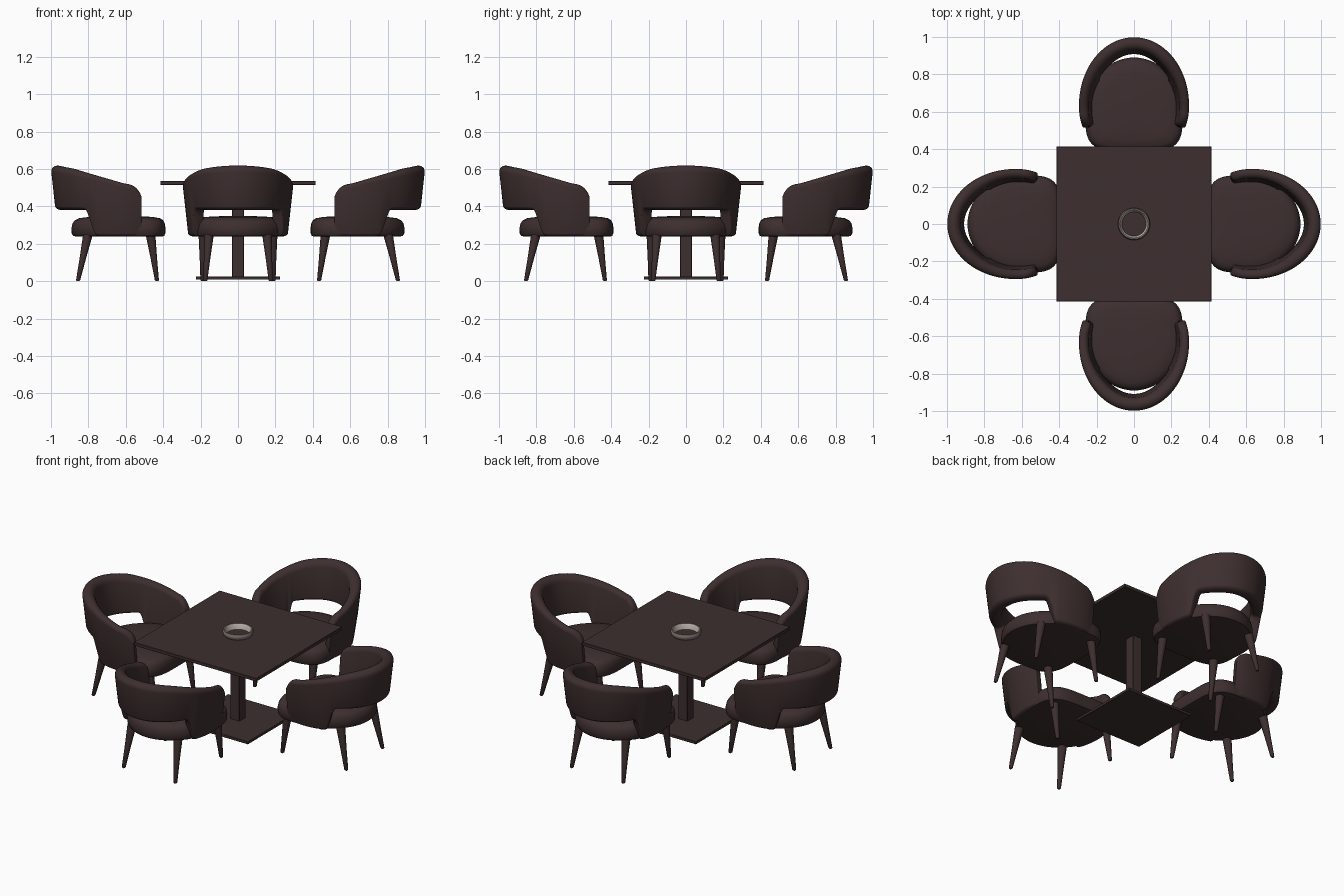
import bpy, bmesh, math
from mathutils import Vector, Matrix

cube = bpy.data.objects.get("Cube")
if cube:
    bpy.data.objects.remove(cube, do_unlink=True)


def material(name, rgb):
    m = bpy.data.materials.new(name)
    m.use_nodes = True
    m.diffuse_color = (*rgb, 1)
    bsdf = m.node_tree.nodes["Principled BSDF"]
    bsdf.inputs["Base Color"].default_value = (*rgb, 1)
    bsdf.inputs["Roughness"].default_value = 0.7
    return m


brown = material("dark brown", (0.048, 0.028, 0.028))
taupe = material("taupe grey", (0.22, 0.18, 0.16))
pale = material("pale grey", (0.55, 0.50, 0.46))


def finish(name, bm, mats):
    bmesh.ops.recalc_face_normals(bm, faces=bm.faces)
    mesh = bpy.data.meshes.new(name)
    bm.to_mesh(mesh)
    bm.free()
    for m in mats:
        mesh.materials.append(m)
    ob = bpy.data.objects.new(name, mesh)
    bpy.context.collection.objects.link(ob)
    bpy.ops.object.select_all(action='DESELECT')
    ob.select_set(True)
    bpy.context.view_layer.objects.active = ob
    bpy.ops.object.shade_smooth_by_angle(angle=math.radians(40))
    return ob


def loft(name, rings, mats, wrap=False):
    """Skin a list of equal closed rings, capped or joined end to start."""
    bm = bmesh.new()
    vs = [[bm.verts.new(p) for p in ring] for ring in rings]
    n = len(vs[0])
    pairs = list(zip(vs, vs[1:])) + ([(vs[-1], vs[0])] if wrap else [])
    for a, b in pairs:
        for i in range(n):
            j = (i + 1) % n
            bm.faces.new((a[i], a[j], b[j], b[i]))
    if not wrap:
        bm.faces.new(vs[0])
        bm.faces.new(vs[-1])
    return finish(name, bm, mats)


def box(name, half, z0, z1, bevel):
    bm = bmesh.new()
    size = Matrix.Diagonal((2 * half, 2 * half, z1 - z0, 1))
    bmesh.ops.create_cube(bm, size=1, matrix=Matrix.Translation((0, 0, (z0 + z1) / 2)) @ size)
    bmesh.ops.bevel(bm, geom=bm.edges[:], offset=bevel, segments=1, affect='EDGES')
    return finish(name, bm, [brown])


def circle(r, z, n, cx=0, cy=0):
    return [(cx + r * math.cos(math.tau * i / n), cy + r * math.sin(math.tau * i / n), z)
            for i in range(n)]


def smoothstep(t):
    t = min(max(t, 0), 1)
    return t * t * (3 - 2 * t)


# Table
box("table_top", 0.415, 0.515, 0.535, 0.002)
box("table_column", 0.032, 0.02, 0.52, 0.003)
box("table_base", 0.225, 0.008, 0.025, 0.002)

# Round dish on the table, paler on its inner wall
dish_profile = [(0.076, 0.535), (0.084, 0.545), (0.086, 0.558), (0.081, 0.569),
                (0.074, 0.569), (0.069, 0.558), (0.065, 0.536)]
dish = loft("table_dish", [circle(r, z, 48) for r, z in dish_profile], [taupe, pale], wrap=True)
for f in dish.data.polygons:
    if f.normal.dot(Vector((f.center.x, f.center.y, 0)).normalized()) < -0.5:
        f.material_index = 1

# Wrap-around backrest: plan path of the outer edge with outward normals
AX, BY, CY, TIP = 0.305, 0.38, 0.62, 0.515


def arm_path():
    pts = []
    for i in range(16):
        y = TIP + (CY - TIP) * (i / 16) ** 2
        pts.append((AX - 0.015 * ((CY - y) / (CY - TIP)) ** 2, y, 1, 0))
    for i in range(105):
        a = math.pi * i / 104
        n = Vector((math.cos(a) / AX, math.sin(a) / BY)).normalized()
        pts.append((AX * math.cos(a), CY + BY * math.sin(a), n.x, n.y))
    return pts + [(-x, y, -nx, ny) for x, y, nx, ny in reversed(pts[:16])]


def top_height(y):
    z = 0.52 + 0.27 * (y - 0.6) - 0.10 * max(0, y - 0.9)
    if y < 0.6:
        z = 0.42 + 0.10 * math.sqrt(max(0, 1 - ((0.6 - y) / 0.088) ** 2))
    return z


def back_section(x, y, nx, ny):
    thick = 0.05 + 0.02 * smoothstep((y - 0.65) / 0.3)
    if y < 0.545:
        thick *= math.sqrt(max(0.03, 1 - ((0.545 - y) / 0.03) ** 2))
    r = thick / 2
    top = top_height(y)
    bottom = 0.24 + 0.14 * smoothstep((y - 0.77) / 0.065)
    ring = []
    for zc, start in ((top - r, 0), (bottom + r * 0.6, math.pi)):
        squash = 1 if start == 0 else 0.6
        for i in range(11):
            a = start + math.pi * i / 10
            z = zc + r * squash * math.sin(a)
            d = r * math.cos(a) - r - 0.11 * max(0, 0.6 - z)
            ring.append((x + nx * d, y + ny * d, z))
    return ring


backrest = loft("chair_backrest", [back_section(*p) for p in arm_path()], [brown])


# Seat cushion: squarish front, rounded back
def seat_ring(inset, z, n=72):
    ring = []
    for i in range(n):
        a = math.tau * i / n
        c, s = math.cos(a), math.sin(a)
        p, depth = (1, 0.29) if s > 0 else (0.5, 0.212)
        x = 0.26 * math.copysign(abs(c) ** p, c)
        y = depth * math.copysign(abs(s) ** p, s)
        k = 1 - inset / 0.26
        ring.append((x * k, 0.6 + y * k, z))
    return ring


seat_profile = [(0.025, 0.238), (0.008, 0.242), (0.001, 0.255), (0, 0.285), (0.005, 0.31),
                (0.016, 0.326), (0.035, 0.336), (0.08, 0.343), (0.16, 0.347), (0.24, 0.349)]
seat = loft("chair_seat", [seat_ring(*p) for p in seat_profile], [brown])


# Splayed tapering legs
def leg(name, top, foot):
    rings = []
    for t, r in ((0, 0.007), (0.02, 0.011), (0.5, 0.0175), (1, 0.026)):
        x, y = (f + (e - f) * t for f, e in zip(foot, top))
        rings.append(circle(r, 0.25 * t, 20, x, y))
    return loft(name, rings, [brown])


parts = [backrest, seat]
for side, word in ((1, "left"), (-1, "right")):
    parts.append(leg("chair_front_leg_" + word, (side * 0.185, 0.468), (side * 0.19, 0.433)))
    parts.append(leg("chair_back_leg_" + word, (side * 0.155, 0.802), (side * 0.175, 0.856)))

# Three more chairs around the table
for k in range(1, 4):
    for part in parts:
        copy = part.copy()
        copy.name = part.name + "_" + str(k + 1)
        copy.rotation_euler.z = k * math.pi / 2
        bpy.context.collection.objects.link(copy)
